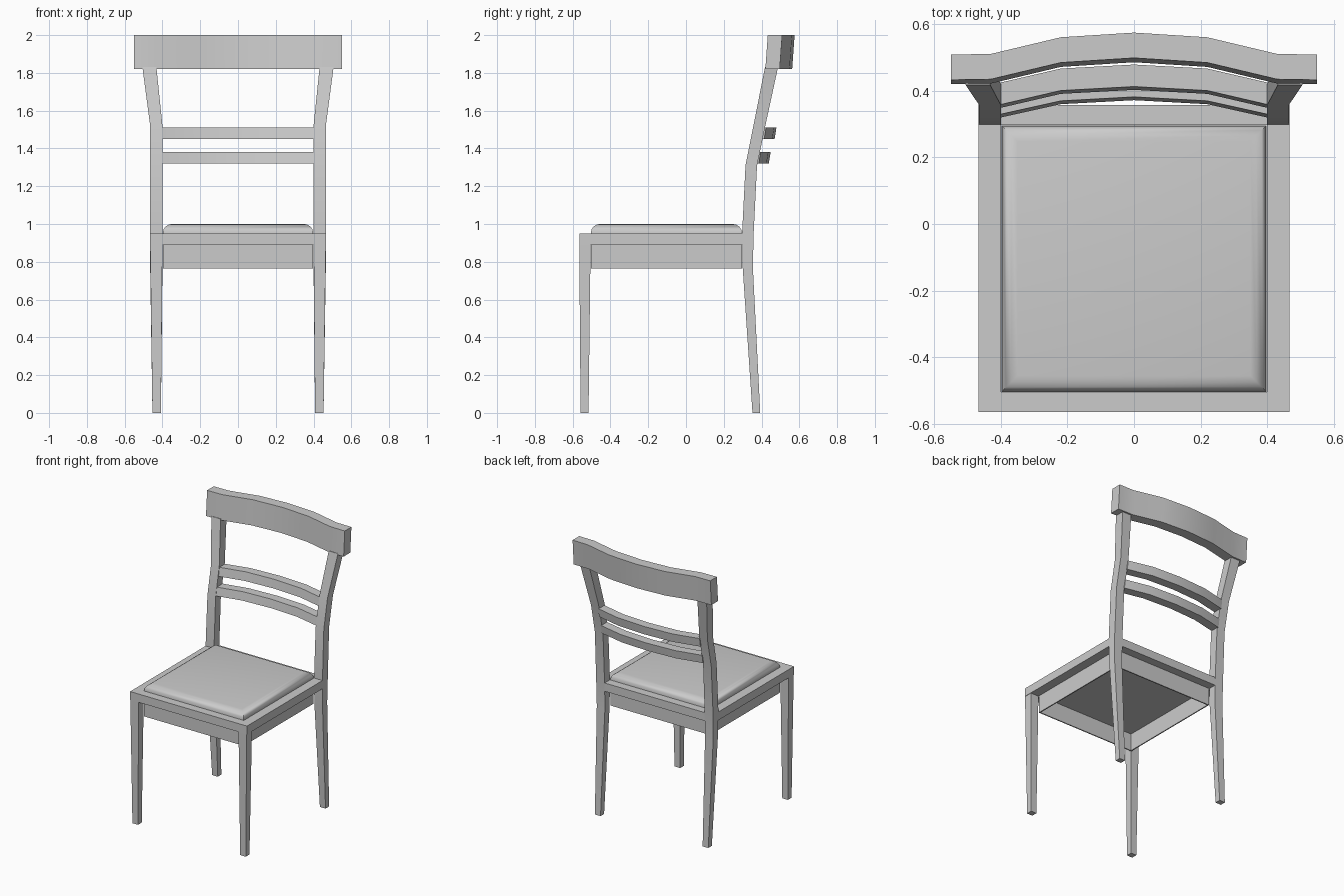
import bpy, bmesh

if "Cube" in bpy.data.objects:
    bpy.data.objects.remove(bpy.data.objects["Cube"])


def finish(name, bm, smooth=0.6):
    bmesh.ops.recalc_face_normals(bm, faces=bm.faces)
    me = bpy.data.meshes.new(name)
    bm.to_mesh(me)
    bm.free()
    ob = bpy.data.objects.new(name, me)
    bpy.context.collection.objects.link(ob)
    bpy.ops.object.select_all(action='DESELECT')
    ob.select_set(True)
    bpy.context.view_layer.objects.active = ob
    bpy.ops.object.shade_smooth_by_angle(angle=smooth)
    return ob


def loft(name, rings):
    """Skin a chain of four-point rings and cap both ends."""
    bm = bmesh.new()
    vs = [[bm.verts.new(p) for p in r] for r in rings]
    for a, b in zip(vs, vs[1:]):
        for i in range(4):
            j = (i + 1) % 4
            bm.faces.new((a[i], a[j], b[j], b[i]))
    bm.faces.new(vs[0])
    bm.faces.new(vs[-1])
    return finish(name, bm)


def rect(x0, x1, y0, y1, z):
    return [(x0, y0, z), (x1, y0, z), (x1, y1, z), (x0, y1, z)]


def box(name, x0, x1, y0, y1, z0, z1):
    return loft(name, [rect(x0, x1, y0, y1, z0), rect(x0, x1, y0, y1, z1)])


def post(name, sections):
    """Left and right copies of an upright given as (z, x0, x1, y0, y1)."""
    for side, s in (("right", 1), ("left", -1)):
        loft(f"{name}_{side}", [rect(s * a, s * b, c, d, z) for z, a, b, c, d in sections])


def bowed_rail(name, half, depth, z0, z1, lean):
    """Rail following (x, front y) stations mirrored in x, leaning back with height."""
    path = [(-x, y) for x, y in half] + [(x, y) for x, y in reversed(half[:-1])]
    loft(name, [[(x, y, z0), (x, y + depth, z0),
                 (x, y + depth + lean, z1), (x, y + lean, z1)] for x, y in path])


# Legs and back posts
post("front_leg", [(0, .408, .453, -.558, -.516), (.89, .40, .465, -.565, -.505)])
post("back_post", [(0, .408, .453, .352, .393),
                   (.77, .40, .465, .30, .354),
                   (.95, .40, .467, .297, .358),
                   (1.31, .40, .465, .315, .376),
                   (1.52, .40, .465, .357, .42),
                   (1.83, .432, .506, .418, .487)])

# Backrest rails
bowed_rail("top_rail", [(.55, .42), (.43, .422), (.22, .472), (0, .486)], .076, 1.82, 2.0, .013)
bowed_rail("upper_slat", [(.405, .348), (.22, .391), (0, .403)], .066, 1.45, 1.512, .01)
bowed_rail("lower_slat", [(.405, .319), (.22, .36), (0, .372)], .066, 1.32, 1.38, .01)

# Seat frame
for side, s in (("right", 1), ("left", -1)):
    box(f"seat_side_rail_{side}", s * .40, s * .467, -.565, .305, .89, .95)
box("seat_front_rail", -.40, .40, -.565, -.505, .89, .95)
box("seat_back_rail", -.40, .40, .297, .357, .89, .95)

# Thin apron, open underneath
T = .008
for side, s in (("right", 1), ("left", -1)):
    box(f"apron_side_{side}", s * (.398 - T), s * .398, -.503, .296, .765, .89)
box("apron_front", -.398 + T, .398 - T, -.503, -.503 + T, .765, .89)
box("apron_back", -.398 + T, .398 - T, .296 - T, .296, .765, .89)

# Cushion with rounded top edges
bm = bmesh.new()
bmesh.ops.create_cube(bm, size=1)
for v in bm.verts:
    v.co.x *= .796
    v.co.y = v.co.y * .80 - .104
    v.co.z = .89 if v.co.z < 0 else 1.0
top = [e for e in bm.edges if all(v.co.z > .95 for v in e.verts)]
bmesh.ops.bevel(bm, geom=top, offset=.048, segments=4, profile=.5, affect='EDGES')
finish("seat_cushion", bm, 0.9)
